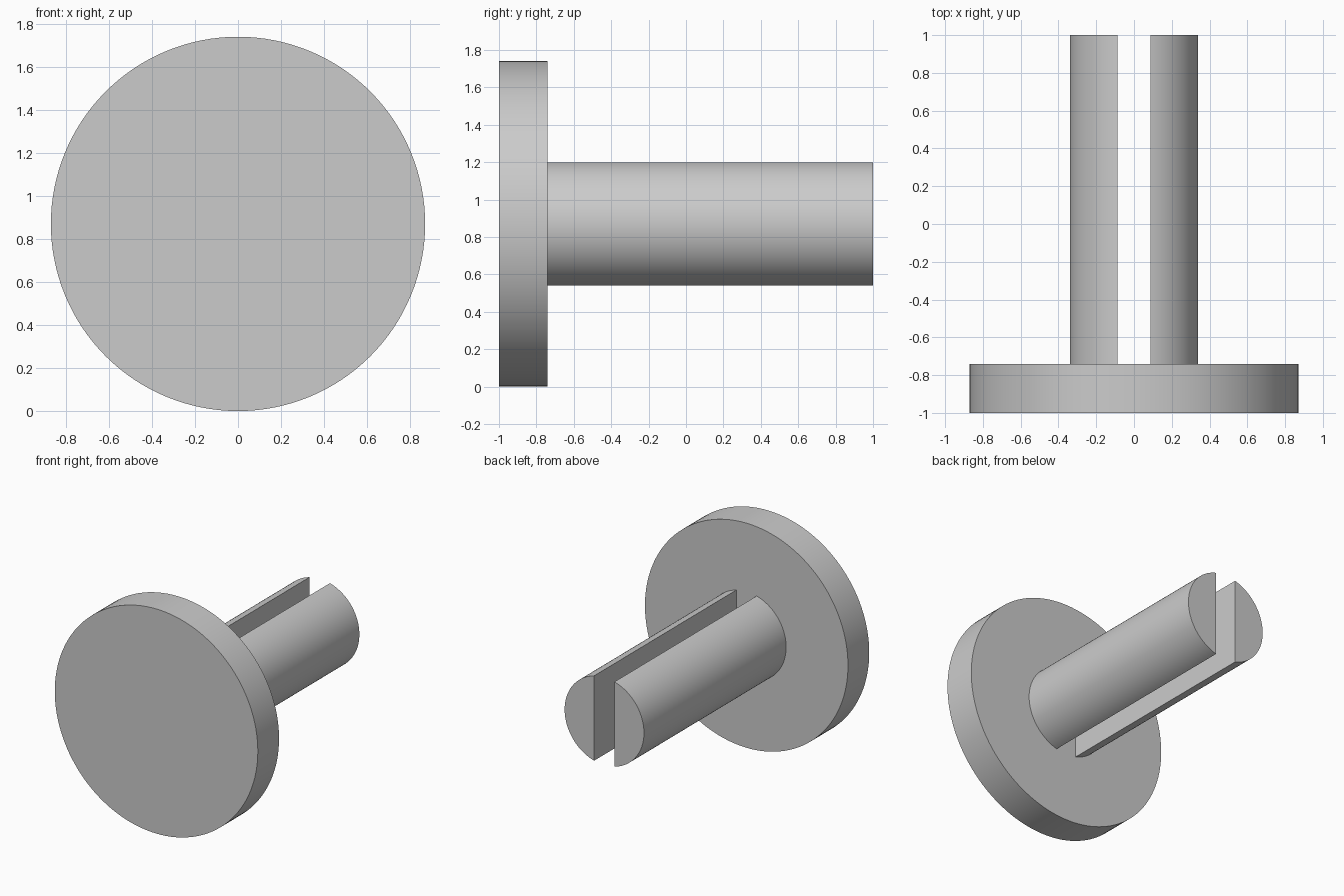
import bpy
import bmesh
import math

if "Cube" in bpy.data.objects:
    bpy.data.objects.remove(bpy.data.objects["Cube"], do_unlink=True)

HEAD_RADIUS = 0.87
SHAFT_RADIUS = 0.34
HALF_SLOT = 0.087
FRONT, SHOULDER, BACK = -1.0, -0.74, 1.0

grey = bpy.data.materials.new("plain grey")
grey.use_nodes = True
colour = (0.6, 0.6, 0.6, 1)
grey.diffuse_color = colour
grey.node_tree.nodes["Principled BSDF"].inputs["Base Color"].default_value = colour


def extrude_profile(name, points, y_start, y_end):
    """Solid made by sweeping an (x, z) outline along y."""
    bm = bmesh.new()
    face = bm.faces.new([bm.verts.new((x, y_start, z + HEAD_RADIUS)) for x, z in points])
    swept = bmesh.ops.extrude_face_region(bm, geom=[face], use_keep_orig=True)
    moved = [v for v in swept["geom"] if isinstance(v, bmesh.types.BMVert)]
    bmesh.ops.translate(bm, verts=moved, vec=(0, y_end - y_start, 0))
    bmesh.ops.recalc_face_normals(bm, faces=bm.faces)
    mesh = bpy.data.meshes.new(name)
    bm.to_mesh(mesh)
    bm.free()
    mesh.materials.append(grey)
    obj = bpy.data.objects.new(name, mesh)
    bpy.context.collection.objects.link(obj)
    bpy.ops.object.select_all(action='DESELECT')
    obj.select_set(True)
    bpy.context.view_layer.objects.active = obj
    bpy.ops.object.shade_smooth_by_angle(angle=math.radians(30))
    return obj


def arc(radius, start, end, steps):
    angles = [start + (end - start) * i / steps for i in range(steps + 1)]
    return [(radius * math.cos(a), radius * math.sin(a)) for a in angles]


# Round head
extrude_profile("head_disc", arc(HEAD_RADIUS, 0, math.tau, 128)[:-1], FRONT, SHOULDER)

# Two shaft halves either side of the slot, seated slightly into the head
limit = math.acos(HALF_SLOT / SHAFT_RADIUS)
segment = arc(SHAFT_RADIUS, -limit, limit, 48)
for name, side in (("left_prong", 1), ("right_prong", -1)):
    extrude_profile(name, [(side * x, z) for x, z in segment], SHOULDER - 0.01, BACK)
